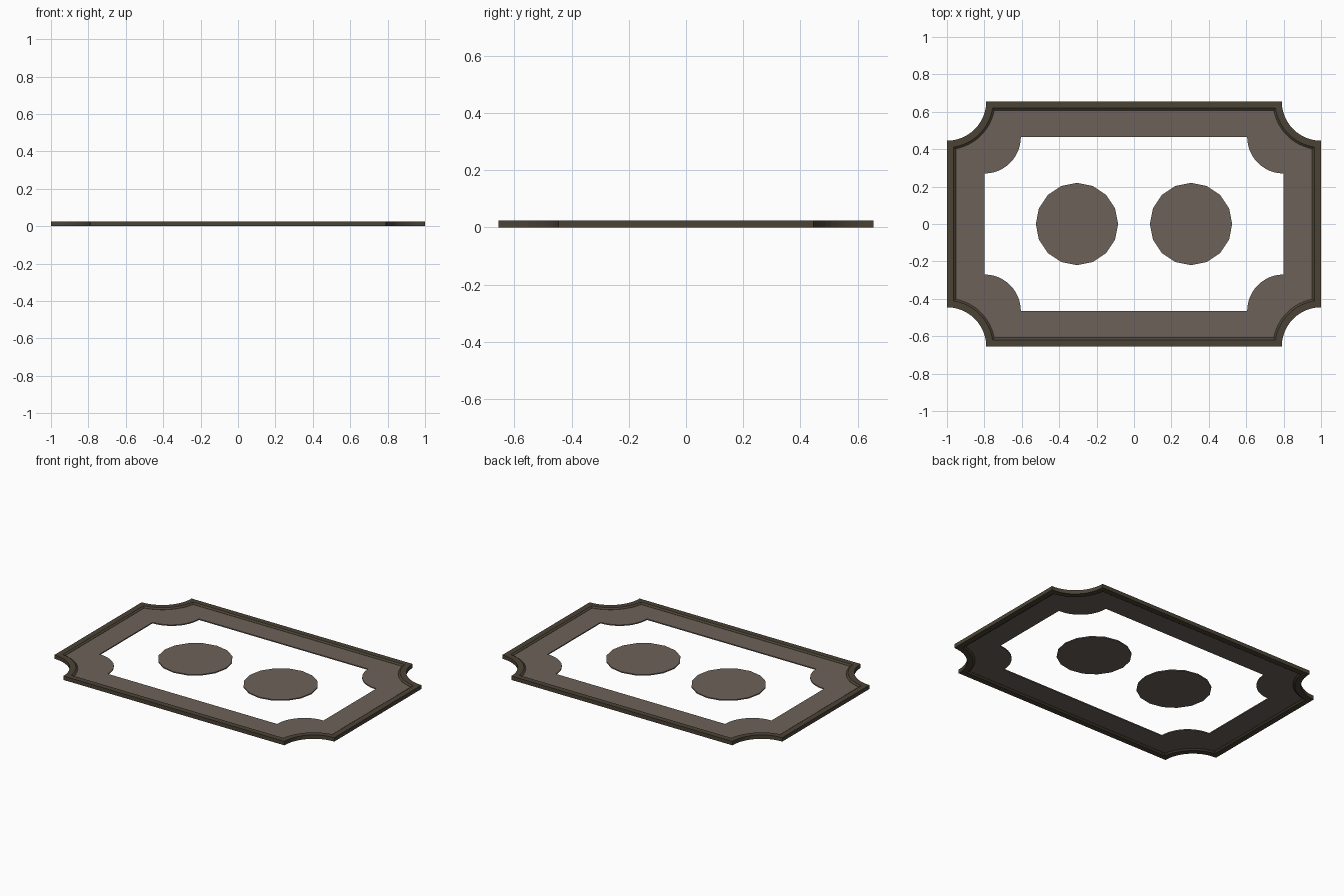
import bpy, bmesh, math

if "Cube" in bpy.data.objects:
    bpy.data.objects.remove(bpy.data.objects["Cube"])

HX, HY, NOTCH = 1.0, 0.655, 0.21


def material(name, rgb):
    m = bpy.data.materials.new(name)
    m.diffuse_color = (*rgb, 1)
    m.use_nodes = True
    m.node_tree.nodes["Principled BSDF"].inputs["Base Color"].default_value = m.diffuse_color
    return m


def outline(cx, cy, r, inset=0.0, steps=12):
    """Rectangle with scooped corners; the scoops are centred on (cx, cy)."""
    s = math.asin(inset / r)
    a0, a1 = 1.5 * math.pi - s, math.pi + s
    arc = []
    for i in range(steps + 1):
        a = a0 + (a1 - a0) * i / steps
        arc.append((cx + r * math.cos(a), cy + r * math.sin(a)))
    back = arc[::-1]
    return (arc + [(-x, y) for x, y in back]
            + [(-x, -y) for x, y in arc] + [(x, -y) for x, y in back])


def make_ring(name, loops, mat):
    """Join a closed series of (outline, height) loops into a solid ring."""
    bm = bmesh.new()
    rings = [[bm.verts.new((x, y, z)) for x, y in pts] for pts, z in loops]
    n = len(rings[0])
    for k, a in enumerate(rings):
        b = rings[(k + 1) % len(rings)]
        for i in range(n):
            j = (i + 1) % n
            bm.faces.new((a[i], a[j], b[j], b[i]))
    bmesh.ops.recalc_face_normals(bm, faces=bm.faces)
    me = bpy.data.meshes.new(name)
    bm.to_mesh(me)
    bm.free()
    me.materials.append(mat)
    ob = bpy.data.objects.new(name, me)
    bpy.context.collection.objects.link(ob)
    return ob


def edge(d):
    return outline(HX, HY, NOTCH + d, d)


rim_mat = material("dark bronze", (0.07, 0.055, 0.036))
panel_mat = material("warm grey brown", (0.15, 0.12, 0.098))

# Raised rim with a small inner bevel on both sides
make_ring("rim", [(edge(0), 0), (edge(0), 0.025), (edge(0.036), 0.025),
                  (edge(0.047), 0.017), (edge(0.047), 0.008),
                  (edge(0.036), 0)], rim_mat)

# Flat panel with a scooped-corner opening
opening = outline(0.8, 0.465, 0.195)
make_ring("frame_panel", [(edge(0.04), 0.009), (edge(0.04), 0.016),
                          (opening, 0.016), (opening, 0.009)], panel_mat)

# Two flat discs inside the opening
for side, x in (("left", -0.305), ("right", 0.305)):
    bpy.ops.mesh.primitive_cylinder_add(vertices=16, radius=0.22, depth=0.007,
                                        location=(x, 0, 0.0125))
    disc = bpy.context.object
    disc.name = side + "_disc"
    disc.data.materials.append(panel_mat)
